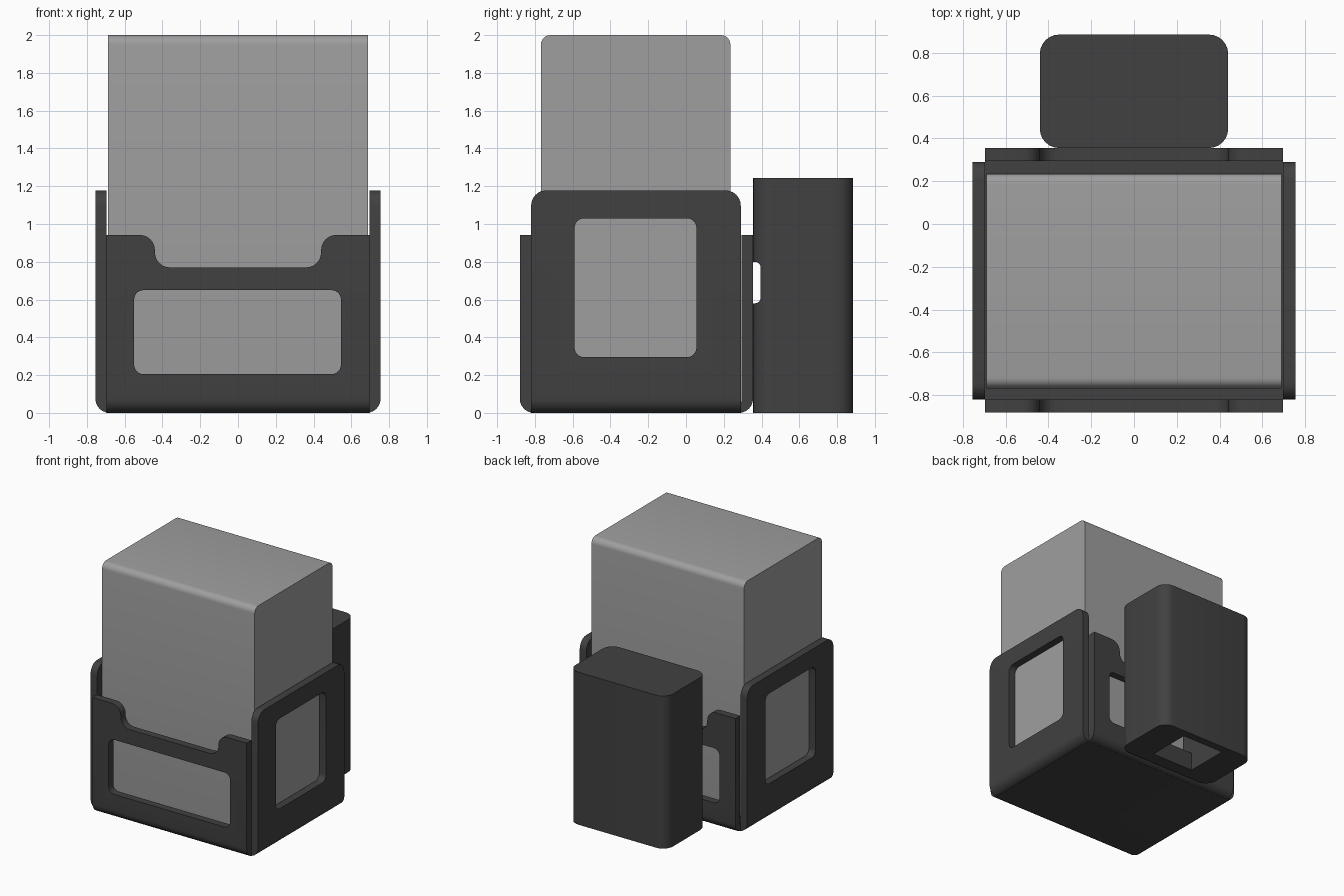
import bpy, bmesh, math
from mathutils import Vector

cube = bpy.data.objects.get("Cube")
if cube:
    bpy.data.objects.remove(cube, do_unlink=True)


def material(name, rgb):
    m = bpy.data.materials.new(name)
    m.use_nodes = True
    m.diffuse_color = (*rgb, 1)
    m.node_tree.nodes["Principled BSDF"].inputs["Base Color"].default_value = (*rgb, 1)
    return m


dark = material("charcoal plastic", (0.053, 0.053, 0.053))
grey = material("mid grey", (0.345, 0.345, 0.35))


def outline(corners, steps=6):
    """Turn right-angled (u, v, radius) corners into a rounded outline."""
    pts = []
    for i, (u, v, r) in enumerate(corners):
        p = Vector((u, v))
        if r == 0:
            pts.append(p)
            continue
        d1 = (Vector(corners[i - 1][:2]) - p).normalized()
        d2 = (Vector(corners[(i + 1) % len(corners)][:2]) - p).normalized()
        c = p + r * (d1 + d2)
        for k in range(steps + 1):
            t = math.pi / 2 * k / steps
            pts.append(c - r * (d2 * math.cos(t) + d1 * math.sin(t)))
    return pts


def rect(u0, u1, v0, v1, low=0, high=None):
    high = low if high is None else high
    return [(u0, v0, low), (u1, v0, low), (u1, v1, high), (u0, v1, high)]


def prism(name, corners, axis, lo, hi, mat=dark):
    """Extrude a rounded outline along an axis."""
    place = {"x": lambda u, v, d: (d, u, v),
             "y": lambda u, v, d: (u, d, v),
             "z": lambda u, v, d: (u, v, d)}[axis]
    bm = bmesh.new()
    pts = outline(corners)
    ends = [[bm.verts.new(place(p.x, p.y, d)) for p in pts] for d in (lo, hi)]
    for loop in ends:
        bm.faces.new(loop)
    for i in range(len(pts)):
        j = (i + 1) % len(pts)
        bm.faces.new((ends[0][i], ends[0][j], ends[1][j], ends[1][i]))
    bmesh.ops.recalc_face_normals(bm, faces=bm.faces)
    mesh = bpy.data.meshes.new(name)
    bm.to_mesh(mesh)
    bm.free()
    mesh.materials.append(mat)
    ob = bpy.data.objects.new(name, mesh)
    bpy.context.collection.objects.link(ob)
    return ob


def activate(ob):
    bpy.ops.object.select_all(action="DESELECT")
    ob.select_set(True)
    bpy.context.view_layer.objects.active = ob


def combine(ob, tool, operation="DIFFERENCE"):
    """Apply a boolean and drop the helper."""
    activate(ob)
    mod = ob.modifiers.new("cut", "BOOLEAN")
    mod.operation, mod.object, mod.solver = operation, tool, "EXACT"
    bpy.ops.object.modifier_apply(modifier=mod.name)
    bpy.data.objects.remove(tool, do_unlink=True)


def channel(u0, u1, top, wall=0.06, r=0.075):
    """U-shaped cross-section with rounded lower corners."""
    return [(u0, 0, r), (u1, 0, r), (u1, top, 0), (u1 - wall, top, 0),
            (u1 - wall, wall, 0), (u0 + wall, wall, 0), (u0 + wall, top, 0), (u0, top, 0)]


HALF_X, SIDE_X = 0.695, 0.755
FRONT, BACK = -0.88, 0.355
SIDE_FRONT, SIDE_BACK = -0.82, 0.29
SIDE_TOP, FRONT_TOP, NOTCH = 1.178, 0.942, 0.77

# Floor with the two tall side panels
sides = prism("tray_side_panels", channel(-SIDE_X, SIDE_X, SIDE_TOP), "y", SIDE_FRONT, SIDE_BACK)
combine(sides, prism("side_shape", rect(SIDE_FRONT, SIDE_BACK, -0.1, SIDE_TOP, 0, 0.08),
                     "x", -1, 1), "INTERSECT")
combine(sides, prism("side_window", rect(-0.59, 0.055, 0.295, 1.03, 0.05), "x", -1, 1))

# Front and back panels with a scooped top edge and a wide window
ends = prism("tray_front_and_back_panels", channel(FRONT, BACK, FRONT_TOP), "x", -HALF_X, HALF_X)
scoop = [(-0.44, FRONT_TOP, 0.08), (-0.44, NOTCH, 0.08), (0.44, NOTCH, 0.08), (0.44, FRONT_TOP, 0.08)]
shape = [(-HALF_X, -0.1, 0), (HALF_X, -0.1, 0), (HALF_X, FRONT_TOP, 0),
         *reversed(scoop), (-HALF_X, FRONT_TOP, 0)]
combine(ends, prism("end_shape", shape, "y", -1, 1), "INTERSECT")
combine(ends, prism("end_window", rect(-0.55, 0.545, 0.205, 0.65, 0.05), "y", -1, 1))

# Block standing in the tray
block = prism("grey_block", rect(-0.768, 0.235, 0.06, 2.0, 0.05), "x", -0.688, 0.688, grey)

# Hollow box on the back, open underneath and toward the tray
box = prism("rear_box", rect(-0.44, 0.44, BACK, 0.885, 0.09), "z", 0, 1.243)
combine(box, prism("box_hollow", rect(-0.19, 0.19, 0.46, 0.82), "z", -0.1, 1.15))
combine(box, prism("box_opening", rect(-0.19, 0.19, 0.15, 0.6), "y", 0.3, 0.6))
combine(box, prism("box_slot", rect(0.3, 0.395, 0.58, 0.8, 0.03), "x", -1, 1))

for ob in (sides, ends, block, box):
    activate(ob)
    bpy.ops.object.shade_smooth_by_angle(angle=math.radians(30))
